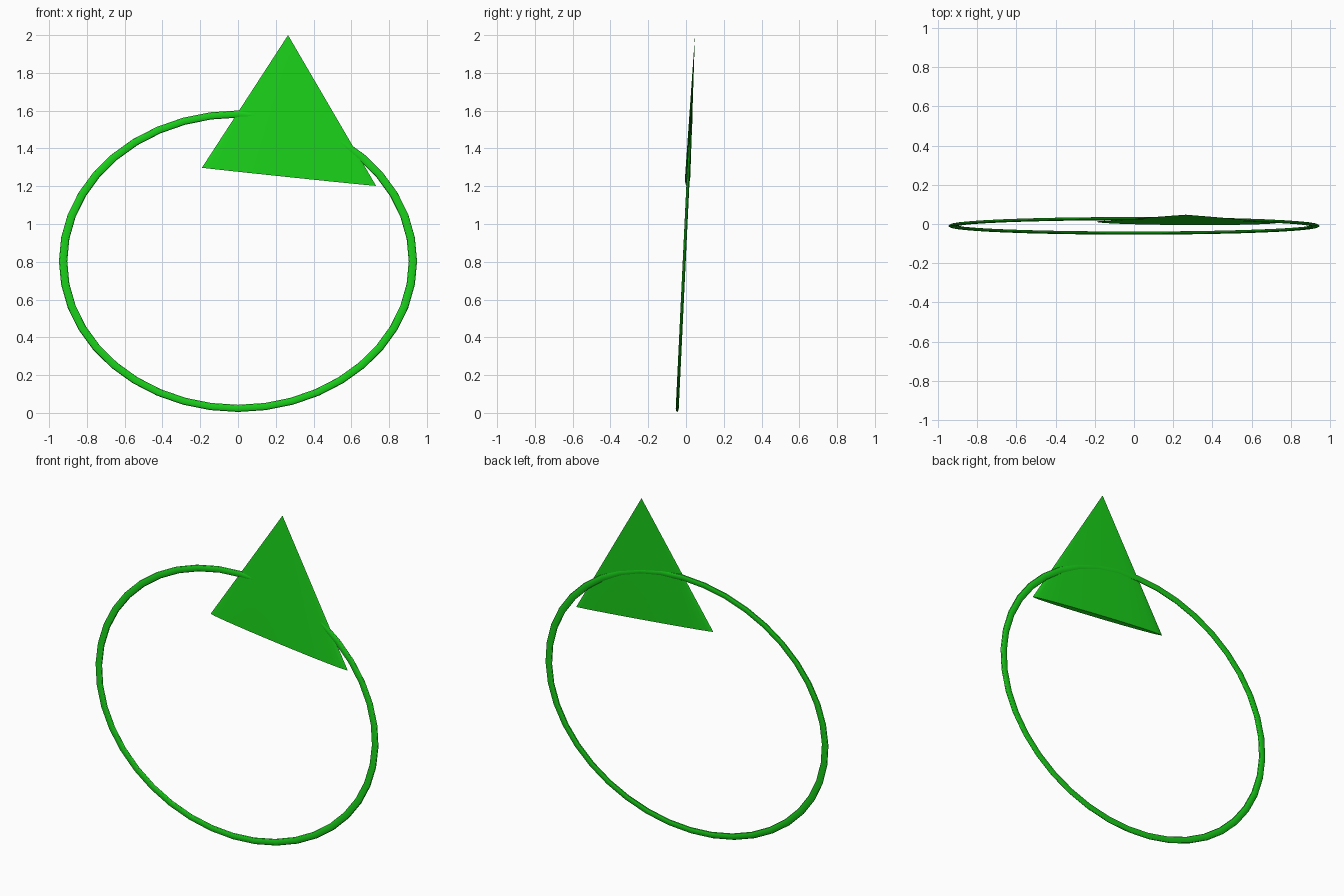
import bpy, bmesh, math
from mathutils import Vector

if "Cube" in bpy.data.objects:
    bpy.data.objects.remove(bpy.data.objects["Cube"])

green = bpy.data.materials.new("green")
green.diffuse_color = (0.01, 0.62, 0.01, 1)
green.use_nodes = True
green.node_tree.nodes["Principled BSDF"].inputs["Base Color"].default_value = green.diffuse_color

LEAN = 0.0475  # backward lean of the whole nearly flat model


def finish(bm, name, angle):
    bmesh.ops.recalc_face_normals(bm, faces=bm.faces[:])
    mesh = bpy.data.meshes.new(name)
    bm.to_mesh(mesh)
    bm.free()
    mesh.materials.append(green)
    obj = bpy.data.objects.new(name, mesh)
    bpy.context.collection.objects.link(obj)
    bpy.context.view_layer.objects.active = obj
    obj.select_set(True)
    bpy.ops.object.shade_smooth_by_angle(angle=math.radians(angle))
    obj.select_set(False)


def lean(x, y, z):
    return Vector((x, y + (z - 1) * LEAN, z))


# Oval hoop: thin squashed tube swept round an ellipse
bm = bmesh.new()
N, M = 40, 12
loops = []
for i in range(N):
    a = math.tau * i / N
    loop = []
    for j in range(M):
        b = math.tau * j / M
        r = math.cos(b)
        loop.append(bm.verts.new(lean((0.926 + 0.022 * r) * math.cos(a), 0.008 * math.sin(b),
                                      0.803 + (0.779 + 0.019 * r) * math.sin(a))))
    loops.append(loop)
for i in range(N):
    p, q = loops[i], loops[(i + 1) % N]
    for j in range(M):
        k = (j + 1) % M
        bm.faces.new((p[j], q[j], q[k], p[k]))
finish(bm, "hoop", 30)

# Flattened cone, its base slanting down to the right
bm = bmesh.new()
tip = bm.verts.new(lean(0.265, 0, 2.0))
S = 32
base = []
for i in range(S):
    a = math.tau * i / S
    c, s = math.cos(a), math.sin(a)
    base.append(bm.verts.new(lean(0.27 + 0.461 * c, 0.014 * s - 0.003, 1.25 - 0.048 * c + 0.002 * s)))
for i in range(S):
    bm.faces.new((base[i], base[(i + 1) % S], tip))
bm.faces.new(base)
finish(bm, "cone", 40)
